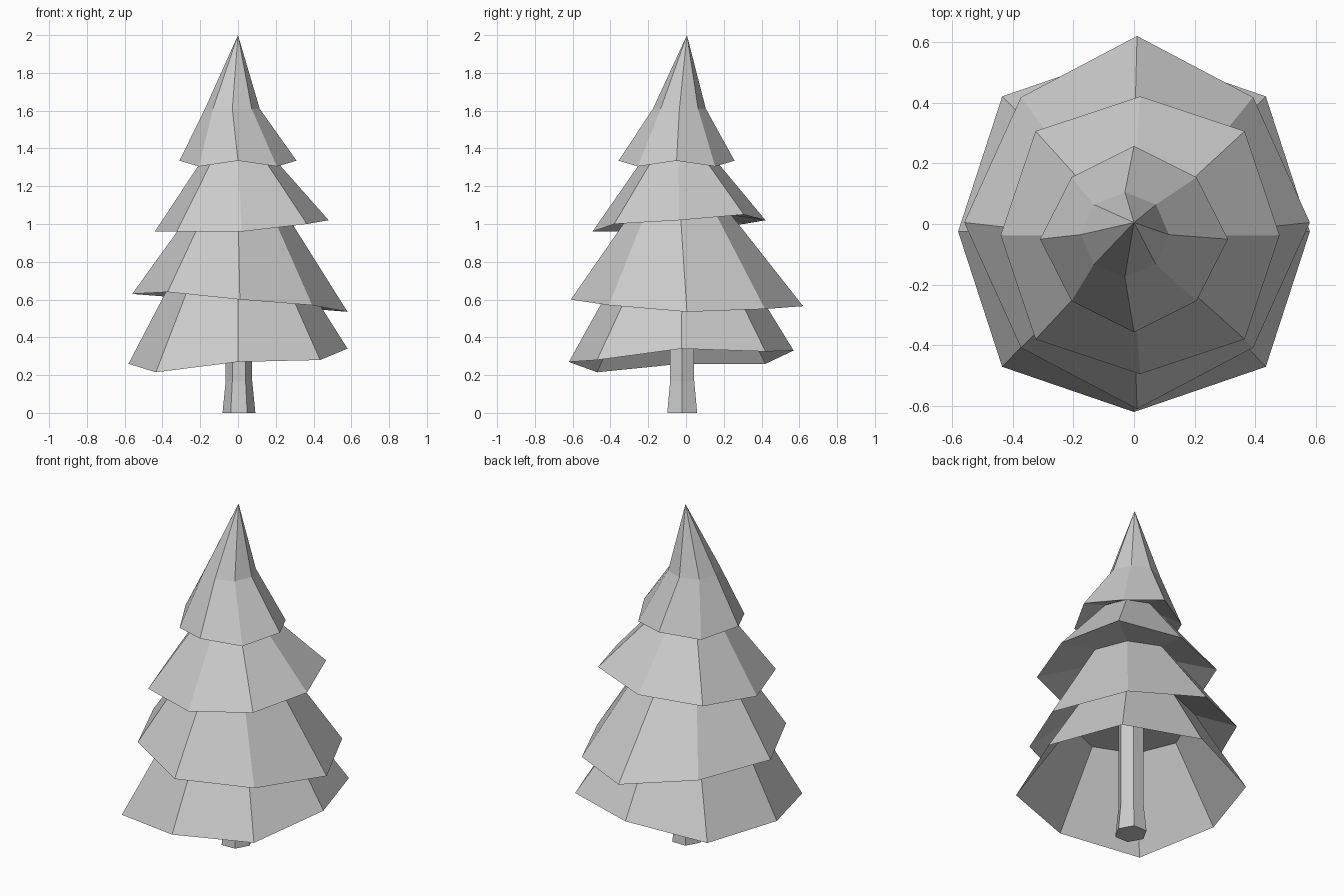
import bpy
import bmesh
from math import cos, sin, pi

cube = bpy.data.objects.get("Cube")
if cube:
    bpy.data.objects.remove(cube)

grey = bpy.data.materials.new("light grey")
grey.use_nodes = True
colour = (0.6, 0.6, 0.6, 1)
grey.diffuse_color = colour
grey.node_tree.nodes["Principled BSDF"].inputs["Base Color"].default_value = colour


def ring(bm, sides, centre, radii, heights, corner=1.0):
    """Loop of vertices; corner scales every second one, heights may vary."""
    if not isinstance(heights, list):
        heights = [heights] * sides
    verts = []
    for i, height in enumerate(heights):
        angle = 2 * pi * i / sides
        scale = corner if i % 2 else 1
        verts.append(bm.verts.new((centre[0] + radii[0] * scale * cos(angle),
                                   centre[1] + radii[1] * scale * sin(angle),
                                   height)))
    return verts


def loft(bm, rings):
    """Join each ring to the next one with flat quads."""
    for lower, upper in zip(rings, rings[1:]):
        count = len(lower)
        for i in range(count):
            j = (i + 1) % count
            bm.faces.new((lower[i], lower[j], upper[j], upper[i]))


def finish(bm, name):
    bmesh.ops.recalc_face_normals(bm, faces=bm.faces)
    mesh = bpy.data.meshes.new(name)
    bm.to_mesh(mesh)
    bm.free()
    mesh.materials.append(grey)
    bpy.context.collection.objects.link(bpy.data.objects.new(name, mesh))


# Six-sided trunk, flared at the foot
bm = bmesh.new()
trunk = [ring(bm, 6, (0.005, -0.02), (radius, radius * 1.05), height)
         for radius, height in ((0.087, 0), (0.07, 0.17), (0.07, 0.72))]
loft(bm, trunk)
bm.faces.new(trunk[0])
bm.faces.new(trunk[-1])
finish(bm, "trunk")

# Foliage: uneven octagonal skirts, each tucked in to a neck under the next
bm = bmesh.new()
hollow = ring(bm, 8, (0, -0.03), (0.32, 0.32), 0.69)
rim_low = ring(bm, 8, (0, -0.025), (0.58, 0.595),
               [0.34, 0.325, 0.33, 0.26, 0.26, 0.215, 0.27, 0.28], 1.06)
neck_low = ring(bm, 8, (0, -0.02), (0.34, 0.35), 0.72)
rim_middle = ring(bm, 8, (0.01, 0.005), (0.57, 0.615),
                  [0.535, 0.55, 0.565, 0.615, 0.63, 0.64, 0.6, 0.57], 0.95)
neck_middle = ring(bm, 8, (0, -0.03), (0.25, 0.26), 1.06)
rim_high = ring(bm, 8, (0.02, -0.037), (0.46, 0.458),
                [1.02, 1.05, 1.02, 1.0, 0.96, 0.96, 0.96, 1.0], 1.06)
neck_high = ring(bm, 8, (0, -0.04), (0.17, 0.17), 1.37)
rim_top = ring(bm, 8, (0, -0.05), (0.31, 0.307), [1.335, 1.305] * 4, 0.94)
shoulder = ring(bm, 8, (-0.03, -0.035), (0.145, 0.14), 1.61)
loft(bm, [hollow, rim_low, neck_low, rim_middle, neck_middle,
          rim_high, neck_high, rim_top, shoulder])
bm.faces.new(hollow)

# Pointed tip
tip = bm.verts.new((0, 0.005, 2))
for i in range(8):
    bm.faces.new((shoulder[i], shoulder[(i + 1) % 8], tip))
finish(bm, "foliage")
